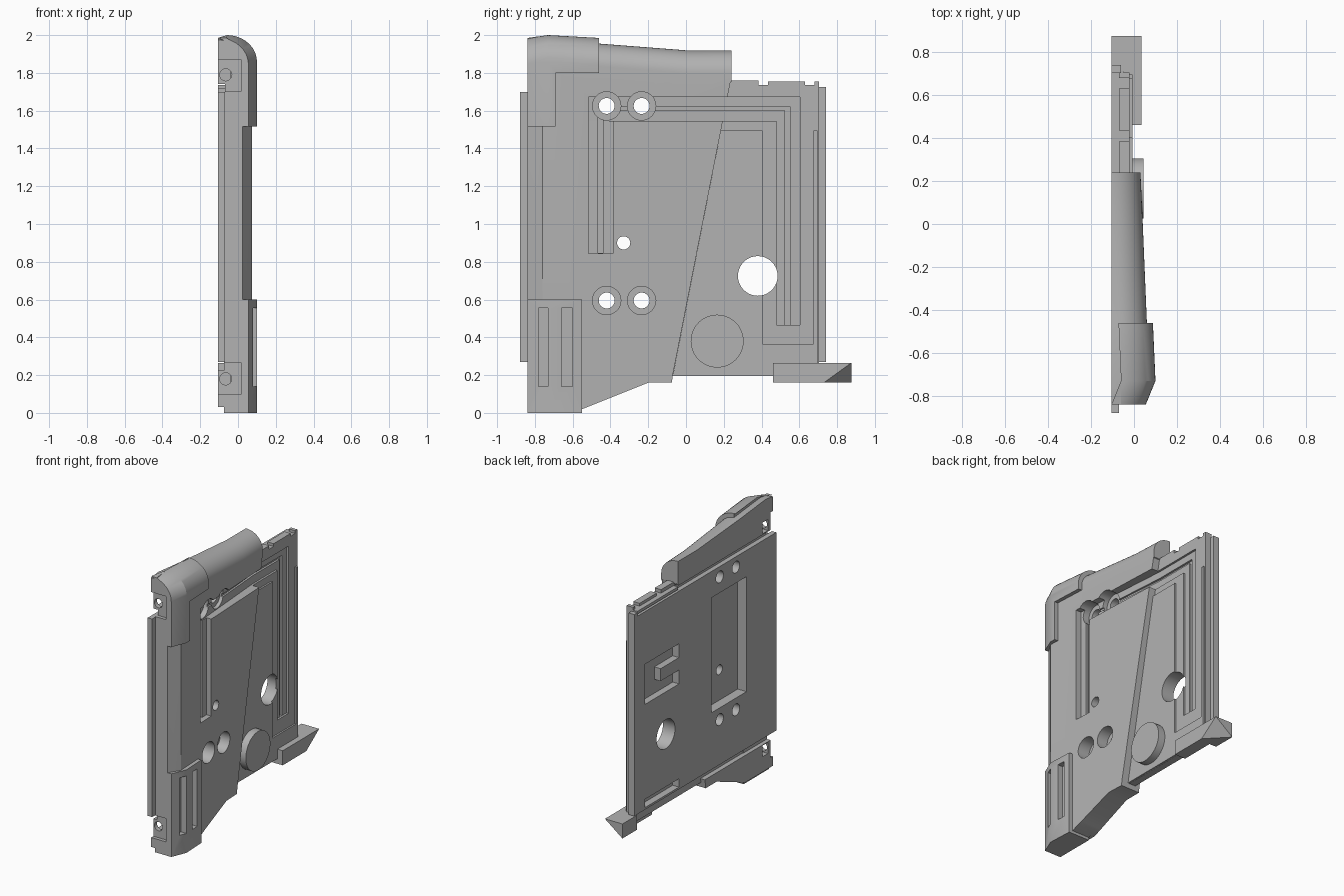
import bpy, bmesh, math
from mathutils import Vector

cube = bpy.data.objects.get("Cube")
if cube:
    bpy.data.objects.remove(cube, do_unlink=True)

grey = bpy.data.materials.new("plain_grey")
grey.use_nodes = True
grey.diffuse_color = (0.45, 0.45, 0.45, 1)
grey.node_tree.nodes["Principled BSDF"].inputs["Base Color"].default_value = (0.45, 0.45, 0.45, 1)


def finish(name, bm):
    bmesh.ops.recalc_face_normals(bm, faces=bm.faces)
    mesh = bpy.data.meshes.new(name)
    bm.to_mesh(mesh)
    bm.free()
    mesh.materials.append(grey)
    obj = bpy.data.objects.new(name, mesh)
    bpy.context.collection.objects.link(obj)
    return obj


def loft(name, rings):
    """Skin a list of equally long point rings and cap both ends."""
    bm = bmesh.new()
    rows = [[bm.verts.new(p) for p in ring] for ring in rings]
    n = len(rows[0])
    for a, b in zip(rows, rows[1:]):
        for i in range(n):
            j = (i + 1) % n
            bm.faces.new((a[i], a[j], b[j], b[i]))
    bm.faces.new(rows[0])
    bm.faces.new(rows[-1])
    return finish(name, bm)


def side_prism(name, outline, x0, x1):
    return loft(name, [[(x, y, z) for y, z in outline] for x in (x0, x1)])


def box(name, x0, x1, y0, y1, z0, z1):
    return side_prism(name, [(y0, z0), (y1, z0), (y1, z1), (y0, z1)], x0, x1)


def disc(name, y, z, r, x0, x1, n=40):
    ring = [(y + r * math.cos(2 * math.pi * i / n), z + r * math.sin(2 * math.pi * i / n)) for i in range(n)]
    return side_prism(name, ring, x0, x1)


def rounded_shell(name, x0, stations, rx, rz):
    """Upright slab whose outer top edge is rounded; stations are (y, outer x, top z)."""
    rings = []
    for y, xs, zt in stations:
        arc = [(xs - rx + rx * math.cos(t * math.pi / 24), y, zt - rz + rz * math.sin(t * math.pi / 24))
               for t in range(13)]
        rings.append([(x0, y, -0.1), (xs, y, -0.1)] + arc + [(x0, y, zt)])
    return loft(name, rings)


def boolean(obj, tool, operation):
    mod = obj.modifiers.new("cut", 'BOOLEAN')
    mod.object, mod.operation, mod.solver = tool, operation, 'EXACT'
    bpy.context.view_layer.update()
    result = bpy.data.meshes.new_from_object(obj.evaluated_get(bpy.context.evaluated_depsgraph_get()))
    obj.modifiers.clear()
    obj.data = result


def trim(obj, outline):
    tool = side_prism("trim", outline, -0.3, 0.3)
    boolean(obj, tool, 'INTERSECT')
    bpy.data.objects.remove(tool, do_unlink=True)


BACK, PLATE, REAR = -0.105, -0.07, -0.02

# Main body with rounded top and slanted rear edge
body = rounded_shell("main_body", BACK, [(-0.84, 0.025, 1.975), (-0.76, 0.075, 1.985), (-0.46, 0.06, 1.955),
                                         (0.02, 0.04, 1.918), (0.24, 0.03, 1.918)], 0.13, 0.12)
trim(body, [(-0.9, 0), (-0.55, 0.02), (-0.2, 0.16), (-0.075, 0.16), (-0.07, 0.2),
            (0.235, 1.75), (0.25, 1.76), (0.25, 2.1), (-0.9, 2.1)])

# Thicker corner covers
shell = [(-0.84, 0.055, 1.985), (-0.73, 0.1, 2.0), (-0.46, 0.088, 1.985)]
upper_cover = rounded_shell("upper_corner_cover", -0.06, shell, 0.16, 0.14)
trim(upper_cover, [(-0.9, 1.515), (-0.69, 1.515), (-0.69, 1.8), (-0.4, 1.8), (-0.4, 2.1), (-0.9, 2.1)])
lower_cover = rounded_shell("lower_corner_cover", -0.075, shell, 0.16, 0.14)
trim(lower_cover, [(-0.9, 0), (-0.55, 0), (-0.55, 0.6), (-0.9, 0.6)])

# Thin rear panel with notched top, and its raised trim
rear = side_prism("rear_panel", [
    (-0.08, 0.195), (0.705, 0.195), (0.705, 1.755), (0.68, 1.755), (0.68, 1.735), (0.63, 1.735),
    (0.63, 1.755), (0.435, 1.755), (0.435, 1.735), (0.385, 1.735), (0.385, 1.76), (0.22, 1.76)], PLATE, REAR)
raised = side_prism("raised_trim", [
    (-0.07, 0.196), (0.695, 0.196), (0.695, 1.495), (0.675, 1.495), (0.675, 0.365), (0.405, 0.365),
    (0.405, 1.495), (0.185, 1.495)], REAR - 0.01, -0.008)

# Back plate and rear edge strip
plate = box("back_plate", BACK, PLATE, -0.88, 0.705, 0.27, 1.70)
strip = box("rear_edge_strip", BACK, PLATE + 0.01, 0.705, 0.74, 0.27, 1.725)
rear_top = box("rear_top_strip", BACK, PLATE, 0.24, 0.705, 1.715, 1.735)

# Round boss
boss = disc("round_boss", 0.165, 0.38, 0.14, -0.05, 0.045)

# Foot at the lower rear with one corner sliced off
bm = bmesh.new()
bmesh.ops.create_cube(bm, size=1)
for v in bm.verts:
    v.co = ((v.co.x > 0) * 0.14 + BACK, (v.co.y > 0) * 0.165 + 0.71, (v.co.z > 0) * 0.105 + 0.16)
a, b, c = Vector((0.035, 0.73, 0.16)), Vector((0.035, 0.875, 0.265)), Vector((BACK, 0.875, 0.16))
normal = (b - a).cross(c - a)
if normal.dot(Vector((0.035, 0.875, 0.16)) - a) < 0:
    normal.negate()
cut = bmesh.ops.bisect_plane(bm, geom=bm.verts[:] + bm.edges[:] + bm.faces[:], plane_co=a,
                             plane_no=normal, clear_outer=True)
bmesh.ops.holes_fill(bm, edges=[e for e in bm.edges if e.is_boundary])
foot = finish("rear_foot", bm)
foot_bar = box("foot_bar", -0.05, 0.035, 0.46, 0.71, 0.16, 0.265)

# Cutters shared by body, covers, rear panel and plate
cutters = []
for y in (-0.42, -0.235):
    for z in (0.595, 1.625):
        cutters += [disc("sink", y, z, 0.075, -0.03, 0.3), disc("hole", y, z, 0.042, -0.3, 0.3)]
cutters += [disc("pin_hole", -0.33, 0.9, 0.035, -0.3, 0.3, 24), disc("port", 0.38, 0.725, 0.105, -0.3, 0.3)]


def channel_across(z0, z1, y0, y1, drop):
    # Floor slopes from the thick front down to the thin rear
    plan = [(0.02 - drop, y0), (-0.035 - drop, 0.22), (-0.035 - drop, y1), (0.3, y1), (0.3, y0)]
    return loft("channel", [[(x, y, z) for x, y in plan] for z in (z0, z1)])


cutters += [
    box("channel", 0.02, 0.3, -0.515, -0.387, 0.845, 1.6),
    box("slot", 0.003, 0.3, -0.467, -0.44, 0.846, 1.62),
    channel_across(1.545, 1.672, -0.515, 0.604, 0),
    channel_across(1.603, 1.623, -0.467, 0.55, 0.015),
    box("channel", -0.035, 0.3, 0.478, 0.604, 0.465, 1.6),
    box("slot", -0.05, 0.3, 0.522, 0.551, 0.466, 1.61)]

# Pockets in the back
cutters += [
    box("pocket", -0.3, -0.035, -0.54, -0.14, 0.68, 1.51),
    side_prism("pocket", [(0.23, 1.03), (0.62, 1.03), (0.62, 1.32), (0.23, 1.32), (0.23, 1.22),
                          (0.44, 1.22), (0.44, 1.13), (0.23, 1.13)], -0.3, -0.055),
    box("pocket", -0.3, -0.055, 0.23, 0.62, 0.285, 0.345)]

# Screw notches at the front edge
for low, mid in ((1.702, 1.79), (0.098, 0.18)):
    cutters.append(box("notch", -0.3, 0.015, -0.95, -0.815, low, low + 0.168))
    cutters.append(box("nut_pocket", -0.3, -0.04, -0.785, -0.72, mid - 0.04, mid + 0.04))
    ring = [(-0.065 + 0.032 * math.cos(i * math.pi / 12), 0.032 * math.sin(i * math.pi / 12) + mid)
            for i in range(24)]
    cutters.append(loft("screw_hole", [[(x, y, z) for x, z in ring] for y in (-0.9, -0.75)]))

parts = [body, upper_cover, lower_cover, rear, raised, plate]
for tool in cutters:
    tool.hide_render = True
    xs = [[v.co[k] for v in tool.data.vertices] for k in range(3)]
    for part in parts:
        if part is plate and tool.name.startswith(("notch", "screw", "nut")):
            continue
        ps = [[v.co[k] for v in part.data.vertices] for k in range(3)]
        if all(min(p) < max(t) and max(p) > min(t) for p, t in zip(ps, xs)):
            boolean(part, tool, 'DIFFERENCE')

# Body-only cuts: seat for the back plate and the lower lip
own = [(body, box("seat", -0.3, PLATE, -1, 1, 0.225, 1.742)),
       (body, box("lip", -0.3, -0.075, -1, 0, -0.2, 0.03))]
# Grip slots in the lower cover
for y0, y1 in ((-0.78, -0.73), (-0.66, -0.6)):
    slot = box("grip_slot", 0.055, 0.3, y0, y1, 0.14, 0.555)
    own += [(lower_cover, slot), (body, slot)]
for part, tool in own:
    boolean(part, tool, 'DIFFERENCE')
for tool in set(cutters + [t for _, t in own]):
    bpy.data.objects.remove(tool, do_unlink=True)

# Smooth the curved surfaces, keep hard edges
bpy.ops.object.select_all(action='DESELECT')
for obj in parts + [boss, strip, rear_top, foot, foot_bar]:
    obj.select_set(True)
bpy.context.view_layer.objects.active = body
bpy.ops.object.shade_smooth_by_angle(angle=math.radians(25))
